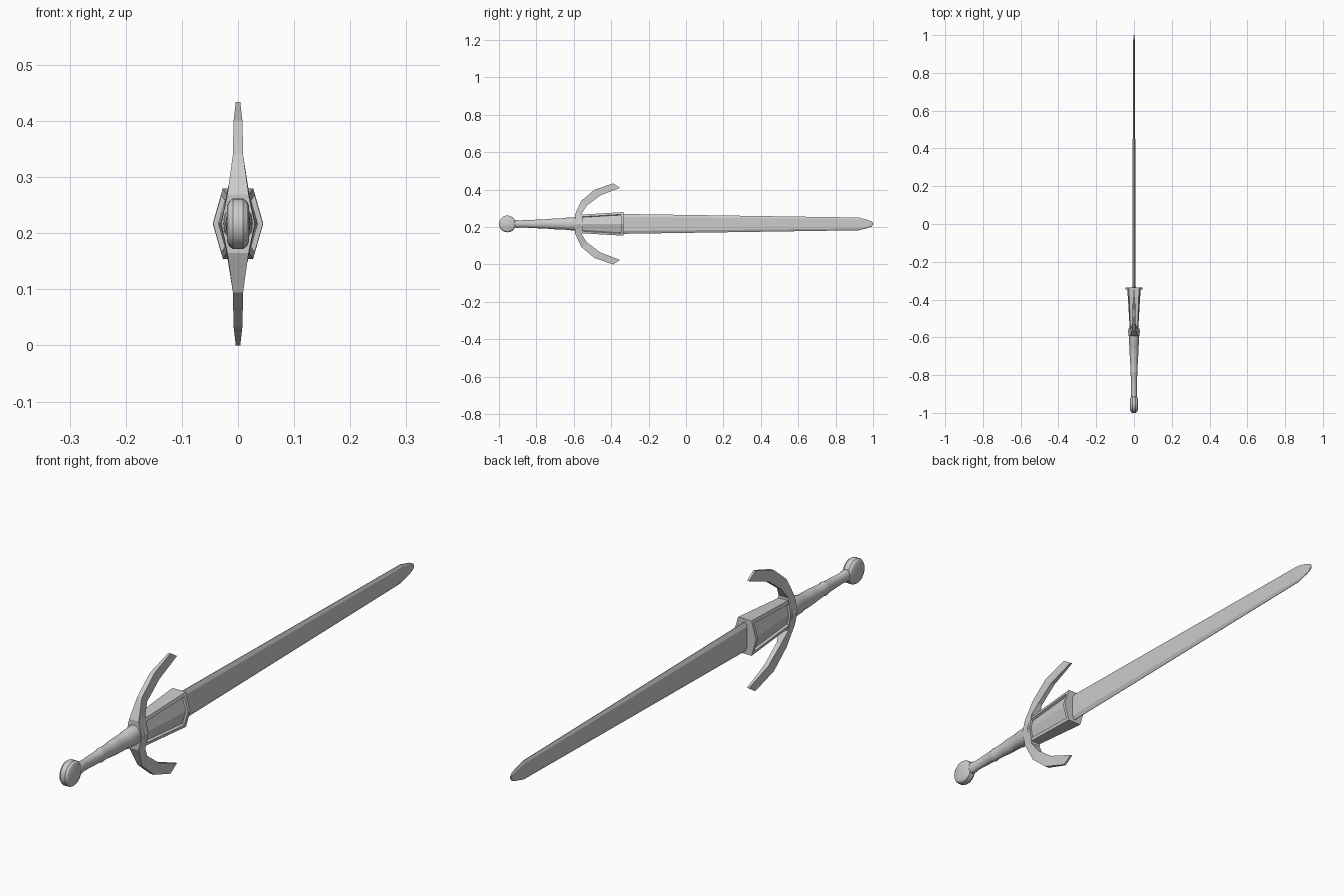
import bpy, bmesh, math

if "Cube" in bpy.data.objects:
    bpy.data.objects.remove(bpy.data.objects["Cube"])

ZC = 0.217  # height of the sword's long axis


def finish(bm, name, smooth=None):
    bmesh.ops.recalc_face_normals(bm, faces=bm.faces)
    me = bpy.data.meshes.new(name)
    bm.to_mesh(me)
    bm.free()
    ob = bpy.data.objects.new(name, me)
    ob.location.z = ZC
    bpy.context.collection.objects.link(ob)
    if smooth:
        bpy.ops.object.select_all(action='DESELECT')
        ob.select_set(True)
        bpy.context.view_layer.objects.active = ob
        bpy.ops.object.shade_smooth_by_angle(angle=math.radians(smooth))
    return ob


def loft(sections):
    """Skin a list of equal-length closed sections, capping both ends."""
    bm = bmesh.new()
    rings = [[bm.verts.new(p) for p in s] for s in sections]
    n = len(rings[0])
    for a, b in zip(rings, rings[1:]):
        for i in range(n):
            j = (i + 1) % n
            bm.faces.new((a[i], a[j], b[j], b[i]))
    bm.faces.new(rings[0])
    bm.faces.new(rings[-1])
    return bm


def hexagon(y, side_x, corner_x, half_z):
    return [(side_x, y, 0), (corner_x, y, half_z), (-corner_x, y, half_z),
            (-side_x, y, 0), (-corner_x, y, -half_z), (corner_x, y, -half_z)]


def blade_section(y, half_z, hx):
    # flat centre with ground bevels running to a thin edge
    flat = half_z * 0.72
    e = 0.001
    return [(hx, y, -flat), (hx, y, flat), (e, y, half_z), (-e, y, half_z),
            (-hx, y, flat), (-hx, y, -flat), (-e, y, -half_z), (e, y, -half_z)]


# Blade: y, half width, half thickness
blade = [(-0.40, 0.054, 0.0095), (0.925, 0.034, 0.005),
         (0.975, 0.021, 0.004), (0.993, 0.013, 0.003), (1.0, 0.005, 0.002)]
finish(loft([blade_section(*b) for b in blade]), "blade")

# Flared hexagonal collar with a sunken panel on each side
bm = loft([hexagon(-0.575, 0.031, 0.018, 0.049), hexagon(-0.335, 0.045, 0.027, 0.063)])
bmesh.ops.recalc_face_normals(bm, faces=bm.faces)
for s in (1, -1):
    bm.normal_update()
    side = [f for f in bm.faces
            if f.normal.x * s > 0.5 and len(f.verts) == 4]
    bmesh.ops.inset_region(bm, faces=side, thickness=0.012, use_even_offset=True)
    bm.normal_update()
    walls = bmesh.ops.inset_region(bm, faces=side, thickness=0.001, depth=-0.009,
                                   use_even_offset=True)
finish(bm, "collar")

# Crescent guard: outer (y, z), inner (y, z), half thickness; lower arm mirrored
arm = [(-0.593, 0.0, -0.553, 0.0, 0.030), (-0.593, 0.052, -0.555, 0.060, 0.019),
       (-0.560, 0.123, -0.530, 0.098, 0.009), (-0.490, 0.182, -0.458, 0.152, 0.008),
       (-0.390, 0.217, -0.353, 0.193, 0.004)]
stations = [(a, -b, c, -d, h) for a, b, c, d, h in reversed(arm[1:])] + arm
finish(loft([[(h, oy, oz), (-h, oy, oz), (-h, iy, iz), (h, iy, iz)]
             for oy, oz, iy, iz, h in stations]), "crossguard")

# Grip: tapered oval with stepped wraps (y, half width in x)
grip = [(-0.925, 0.014), (-0.900, 0.017), (-0.890, 0.0145), (-0.795, 0.0175),
        (-0.785, 0.0200), (-0.775, 0.0180), (-0.725, 0.0205), (-0.715, 0.0215),
        (-0.695, 0.0225), (-0.645, 0.0235), (-0.640, 0.0255), (-0.580, 0.0270)]
N = 16
finish(loft([[(r * math.cos(2 * math.pi * i / N), y, 1.3 * r * math.sin(2 * math.pi * i / N))
              for i in range(N)] for y, r in grip]), "grip", 30)

# Pommel: bevelled disc lying in the blade plane (x, radius)
pommel = [(-0.020, 0.031), (-0.016, 0.040), (-0.009, 0.045),
          (0.009, 0.045), (0.016, 0.040), (0.020, 0.031)]
P = 20
finish(loft([[(x, -0.955 + r * math.cos(2 * math.pi * i / P), r * math.sin(2 * math.pi * i / P))
              for i in range(P)] for x, r in pommel]), "pommel", 30)
